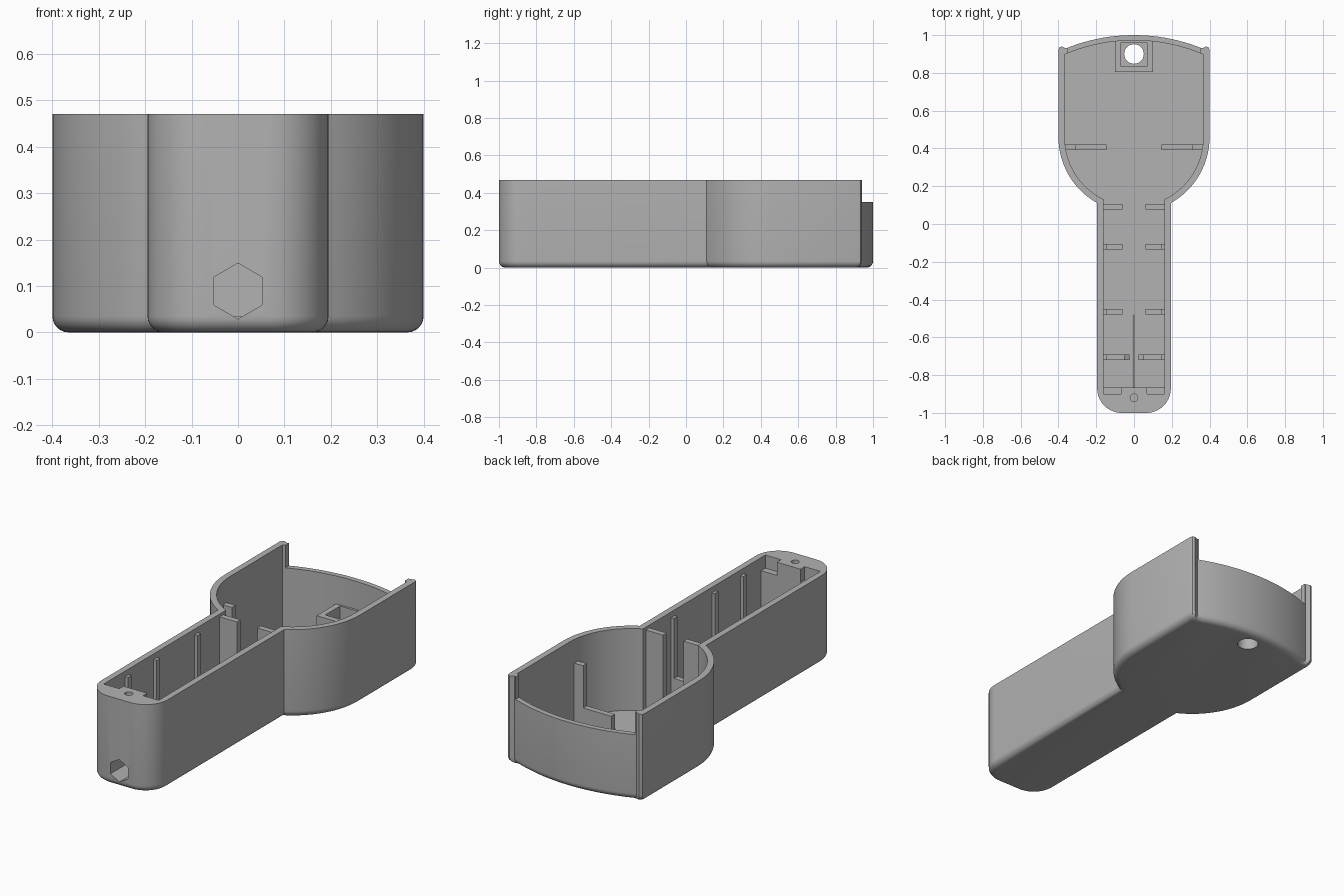
import bpy
import bmesh
from math import acos, asin, cos, pi, sin, radians

if "Cube" in bpy.data.objects:
    bpy.data.objects.remove(bpy.data.objects["Cube"])

HEIGHT, FLOOR, WALL, ROUND = 0.47, 0.034, 0.033, 0.035

grey = bpy.data.materials.new("plain grey")
grey.use_nodes = True
grey.diffuse_color = (0.45, 0.45, 0.45, 1)
grey.node_tree.nodes["Principled BSDF"].inputs["Base Color"].default_value = grey.diffuse_color


def arc(cx, cy, r, start, end, n=14):
    step = (end - start) / n
    return [(cx + r * cos(start + i * step), cy + r * sin(start + i * step)) for i in range(n + 1)]


def outline(d, cavity=False):
    """Mirrored plan of handle and rounded head, moved inwards by d."""
    half, r, back = 0.195 - d, 0.4 - d, 0.96 - d
    pts = [(half, -0.865)] if cavity else arc(0.065, -0.87, 0.13 - d, -pi / 2, 0)
    pts += arc(0, 0.46, r, -acos(half / r), 0)
    if cavity:
        pts += arc(0, 0.035, back + 0.01, pi / 2 - asin(r / (back + 0.01)), pi / 2)
    else:
        pts += [(r, 0.92 - d), (r - 0.004, 0.934 - d), (r - 0.018, 0.94 - d)]
        pts += arc(0, 0.04, back, pi / 2 - asin((0.36 - d) / back), pi / 2)
    return pts + [(-x, y) for x, y in reversed(pts) if x > 1e-5]


def loft(name, layers):
    """Solid through stacked (points, z) layers."""
    bm = bmesh.new()
    rings = [[bm.verts.new((x, y, z)) for x, y in pts] for pts, z in layers]
    n = len(rings[0])
    bm.faces.new(rings[0][::-1])
    bm.faces.new(rings[-1])
    for low, high in zip(rings, rings[1:]):
        for i in range(n):
            j = (i + 1) % n
            bm.faces.new((low[i], low[j], high[j], high[i]))
    bmesh.ops.recalc_face_normals(bm, faces=bm.faces)
    mesh = bpy.data.meshes.new(name)
    bm.to_mesh(mesh)
    bm.free()
    mesh.materials.append(grey)
    obj = bpy.data.objects.new(name, mesh)
    bpy.context.collection.objects.link(obj)
    return obj


def box(name, x0, x1, y0, y1, z0, z1):
    pts = [(x0, y0), (x1, y0), (x1, y1), (x0, y1)]
    return loft(name, [(pts, z0), (pts, z1)])


def cylinder(name, x, y, r, z0, z1):
    pts = arc(x, y, r, 0, 2 * pi, 32)[:-1]
    return loft(name, [(pts, z0), (pts, z1)])


def activate(obj):
    bpy.ops.object.select_all(action="DESELECT")
    obj.select_set(True)
    bpy.context.view_layer.objects.active = obj


def cut(obj, *cutters):
    activate(obj)
    for cutter in cutters:
        mod = obj.modifiers.new("cut", "BOOLEAN")
        mod.operation, mod.solver, mod.object = "DIFFERENCE", "EXACT", cutter
        bpy.ops.object.modifier_apply(modifier=mod.name)


# Shell with a rounded lower edge
layers = []
for i in range(7):
    a = i / 6 * pi / 2
    layers.append((outline(ROUND * (1 - sin(a))), ROUND * (1 - cos(a))))
shell = loft("shell", layers + [(outline(0), HEIGHT)])

# Cutters: cavity, lowered back wall, end notches, screw hole, cable hole, hex bore
inner = outline(WALL, cavity=True)
cavity = loft("cavity_cutter", [(inner, FLOOR), (inner, 0.6)])
back_slot = box("back_slot_cutter", -0.352, 0.352, 0.89, 1.1, 0.35, 0.6)
notches = [box("notch_cutter", min(s * 0.07, s * 0.162), max(s * 0.07, s * 0.162),
               -0.9, -0.85, 0.4, 0.6) for s in (-1, 1)]
screw_hole = cylinder("screw_hole_cutter", 0, -0.92, 0.02, 0.2, 0.6)
cable_hole = cylinder("cable_hole_cutter", 0, 0.9, 0.052, -0.1, 0.3)
hexagon = arc(0, 0, 0.06, pi / 6, 2 * pi + pi / 6, 6)[:-1]
hex_bore = loft("hex_bore_cutter", [(hexagon, 0), (hexagon, 0.62)])
hex_bore.rotation_euler.x = radians(-90)
hex_bore.location = (0, -1.1, 0.089)
bpy.context.view_layer.update()
cutters = [cavity, back_slot, *notches, screw_hole, cable_hole, hex_bore]
cut(shell, *cutters)
parts = [shell]

# Square socket around the cable hole
socket = box("cable_socket", -0.1, 0.1, 0.805, 0.972, FLOOR - 0.005, 0.2)
pocket = box("pocket_cutter", -0.07, 0.07, 0.835, 0.96, 0.08, 0.3)
cut(socket, pocket, cable_hole)
cutters.append(pocket)
parts.append(socket)

# Mirrored ribs: (name, y, inner end, post edge, wall, post height, foot height)
RIBS = [
    ("head_rib", 0.392, 0.145, 0.31, 0.375, 0.345, 0.12),
    ("middle_rib", -0.135, 0.06, 0.145, 0.17, 0.44, 0.12),
    ("lower_rib", -0.48, 0.06, 0.145, 0.17, 0.44, 0.12),
    ("bore_rib", -0.72, 0.025, 0.145, 0.17, 0.44, 0.12),
    ("neck_rib", 0.077, 0.06, 0.06, 0.17, 0.455, 0),
]
for name, y, x0, x1, x2, post, foot in RIBS:
    for side, s in (("left", 1), ("right", -1)):
        pieces = [("post", x1, x2, post)]
        if foot:
            pieces.append(("foot", x0, x1, foot))
        for kind, a, b, top in pieces:
            rib = box(f"{side}_{name}_{kind}", min(s * a, s * b), max(s * a, s * b),
                      y, y + 0.03, FLOOR - 0.005, top)
            if name == "bore_rib" and kind == "foot":
                cut(rib, hex_bore)
            parts.append(rib)

for cutter in cutters:
    bpy.data.objects.remove(cutter)

for part in parts:
    activate(part)
    bpy.ops.object.shade_smooth_by_angle(angle=radians(30))
